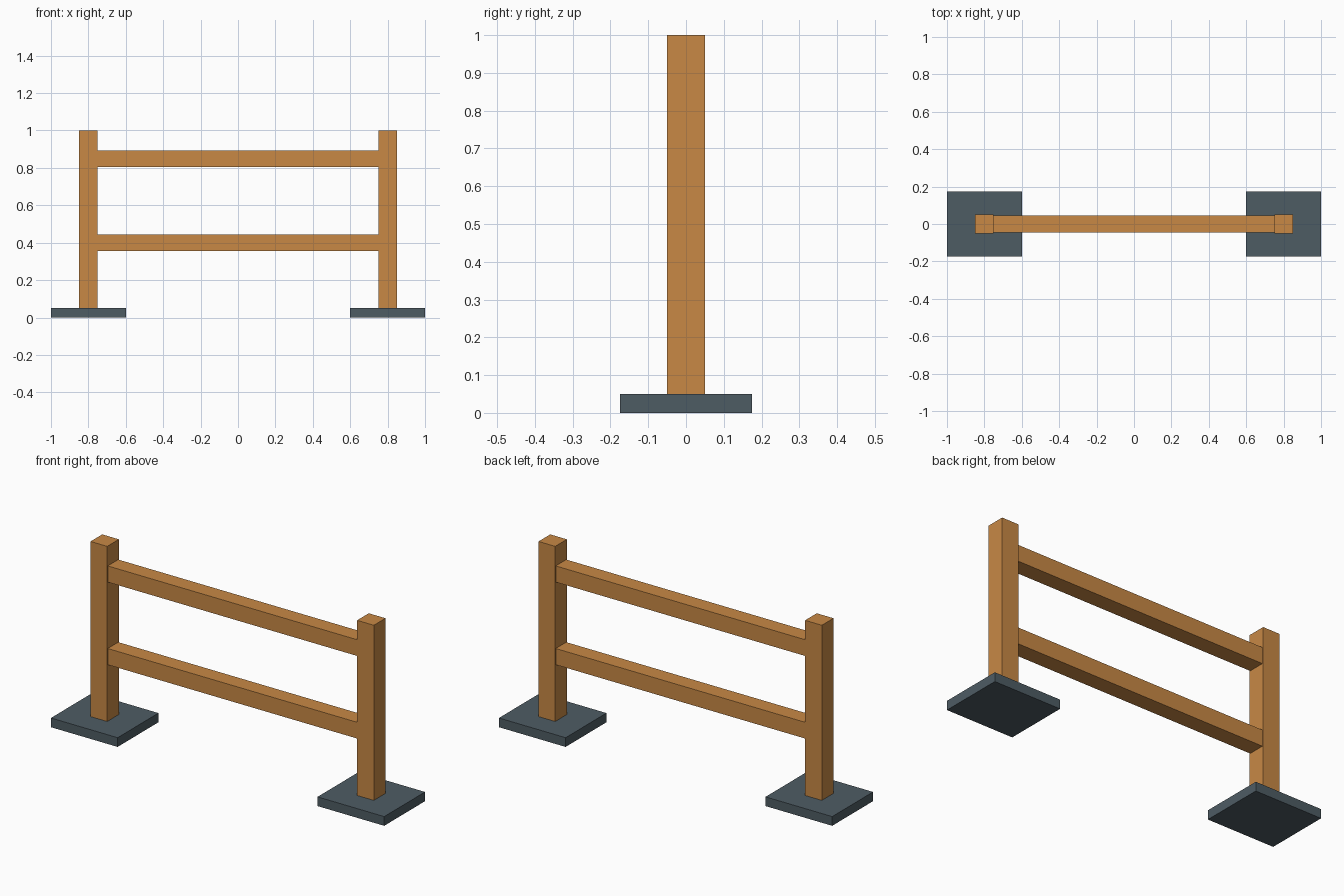
import bpy

default = bpy.data.objects.get("Cube")
if default:
    bpy.data.objects.remove(default, do_unlink=True)


def make_material(name, rgb):
    mat = bpy.data.materials.new(name)
    mat.use_nodes = True
    color = (*rgb, 1.0)
    mat.diffuse_color = color
    mat.node_tree.nodes["Principled BSDF"].inputs["Base Color"].default_value = color
    return mat


def box(name, center, size, mat):
    bpy.ops.mesh.primitive_cube_add(size=1, location=center)
    obj = bpy.context.object
    obj.name = name
    obj.data.name = name
    obj.scale = size
    bpy.ops.object.transform_apply(location=False, rotation=False, scale=True)
    obj.data.materials.append(mat)
    return obj


wood = make_material("warm wood", (0.58, 0.25, 0.06))
slate = make_material("slate grey", (0.076, 0.107, 0.127))

post_x, post_width = 0.8, 0.1
foot_height, total_height = 0.05, 1.0
post_height = total_height - foot_height

# Foot plates and upright posts
for side, sign in (("left", 1), ("right", -1)):
    x = sign * post_x
    box(f"{side}_foot", (x, 0, foot_height / 2), (0.4, 0.35, foot_height), slate)
    box(f"{side}_post", (x, 0, foot_height + post_height / 2),
        (post_width, post_width, post_height), wood)

# Horizontal rails spanning between the inner post faces
rail_length = 2 * post_x - post_width
for name, z in (("lower_rail", 0.4), ("upper_rail", 0.848)):
    box(name, (0, 0, z), (rail_length, 0.09, 0.088), wood)
